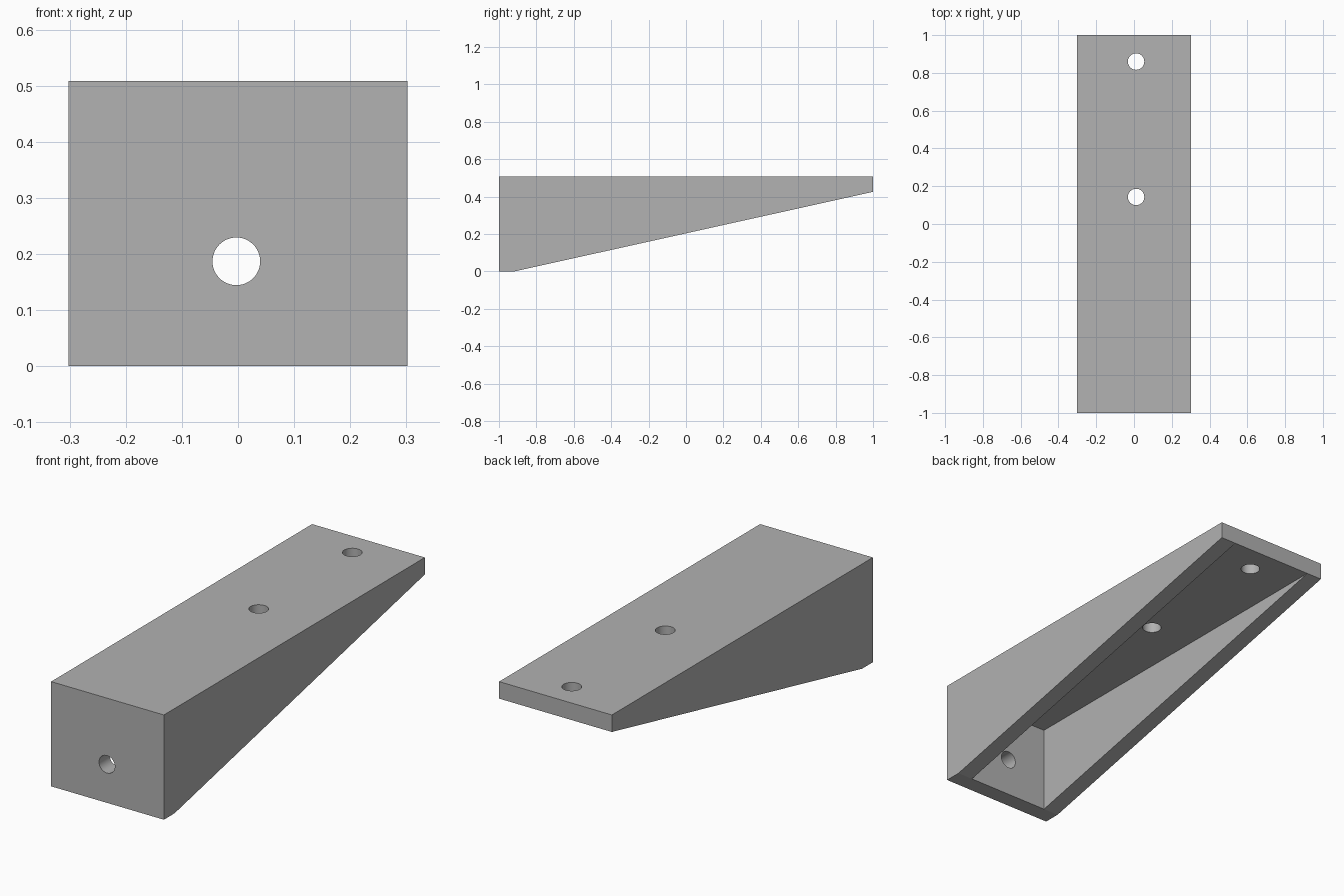
import bpy
import bmesh
import math
from mathutils import Matrix, Vector

if "Cube" in bpy.data.objects:
    bpy.data.objects.remove(bpy.data.objects["Cube"], do_unlink=True)

HALF_W, HEIGHT, WALL = 0.3025, 0.508, 0.0825
CEILING = HEIGHT - WALL

grey = bpy.data.materials.new("plain grey")
grey.use_nodes = True
grey.diffuse_color = (0.445, 0.445, 0.445, 1)
grey.node_tree.nodes["Principled BSDF"].inputs["Base Color"].default_value = grey.diffuse_color


def add_object(name, bm):
    bmesh.ops.recalc_face_normals(bm, faces=bm.faces)
    mesh = bpy.data.meshes.new(name)
    bm.to_mesh(mesh)
    bm.free()
    mesh.materials.append(grey)
    obj = bpy.data.objects.new(name, mesh)
    bpy.context.collection.objects.link(obj)
    return obj


def prism(name, profile, half_width):
    """Extrude a (y, z) side profile across x."""
    bm = bmesh.new()
    face = bm.faces.new([bm.verts.new((-half_width, y, z)) for y, z in profile])
    out = bmesh.ops.extrude_face_region(bm, geom=[face])
    moved = [v for v in out["geom"] if isinstance(v, bmesh.types.BMVert)]
    bmesh.ops.translate(bm, verts=moved, vec=(2 * half_width, 0, 0))
    return add_object(name, bm)


def drill(name, centre, rotation, radius=0.0435):
    """Cylinder just long enough to pass through one wall."""
    bm = bmesh.new()
    bmesh.ops.create_cone(bm, cap_ends=True, segments=48, radius1=radius,
                          radius2=radius, depth=WALL * 2,
                          matrix=Matrix.Translation(Vector(centre)) @ rotation)
    return add_object(name, bm)


# Wedge body with a short flat foot at the front
body = prism("wedge_bracket", [(-1, 0), (-1 + WALL, 0), (1, CEILING),
                               (1, HEIGHT), (-1, HEIGHT)], HALF_W)

# Pocket open underneath, tapering out at the thin end
front, back, below = -1 + WALL, 0.999, -0.2
cutters = [prism("pocket_cutter", [(front, below), (back, below),
                                   (back, CEILING), (front, CEILING)], HALF_W - WALL)]

# Two screw holes in the top plate and one in the front wall
upright = Matrix.Identity(4)
for y in (0.143, 0.86):
    cutters.append(drill("top_hole_cutter", (0.011, y, HEIGHT - WALL / 2), upright))
cutters.append(drill("front_hole_cutter", (-0.003, -1 + WALL / 2, 0.187),
                     Matrix.Rotation(math.pi / 2, 4, "X"), 0.0425))

# Carve the body, then discard the cutters
bpy.context.view_layer.objects.active = body
for cutter in cutters:
    cutter.hide_render = True
    mod = body.modifiers.new("cut", "BOOLEAN")
    mod.operation = "DIFFERENCE"
    mod.solver = "EXACT"
    mod.object = cutter
    bpy.ops.object.modifier_apply(modifier=mod.name)
    bpy.data.objects.remove(cutter, do_unlink=True)

# Smooth hole walls, sharp corners
bpy.ops.object.select_all(action="DESELECT")
body.select_set(True)
bpy.ops.object.shade_smooth_by_angle(angle=math.radians(30))
# The shallow foot crease also stays crisp
for face in body.data.polygons:
    if face.area > 0.02:
        face.use_smooth = False
